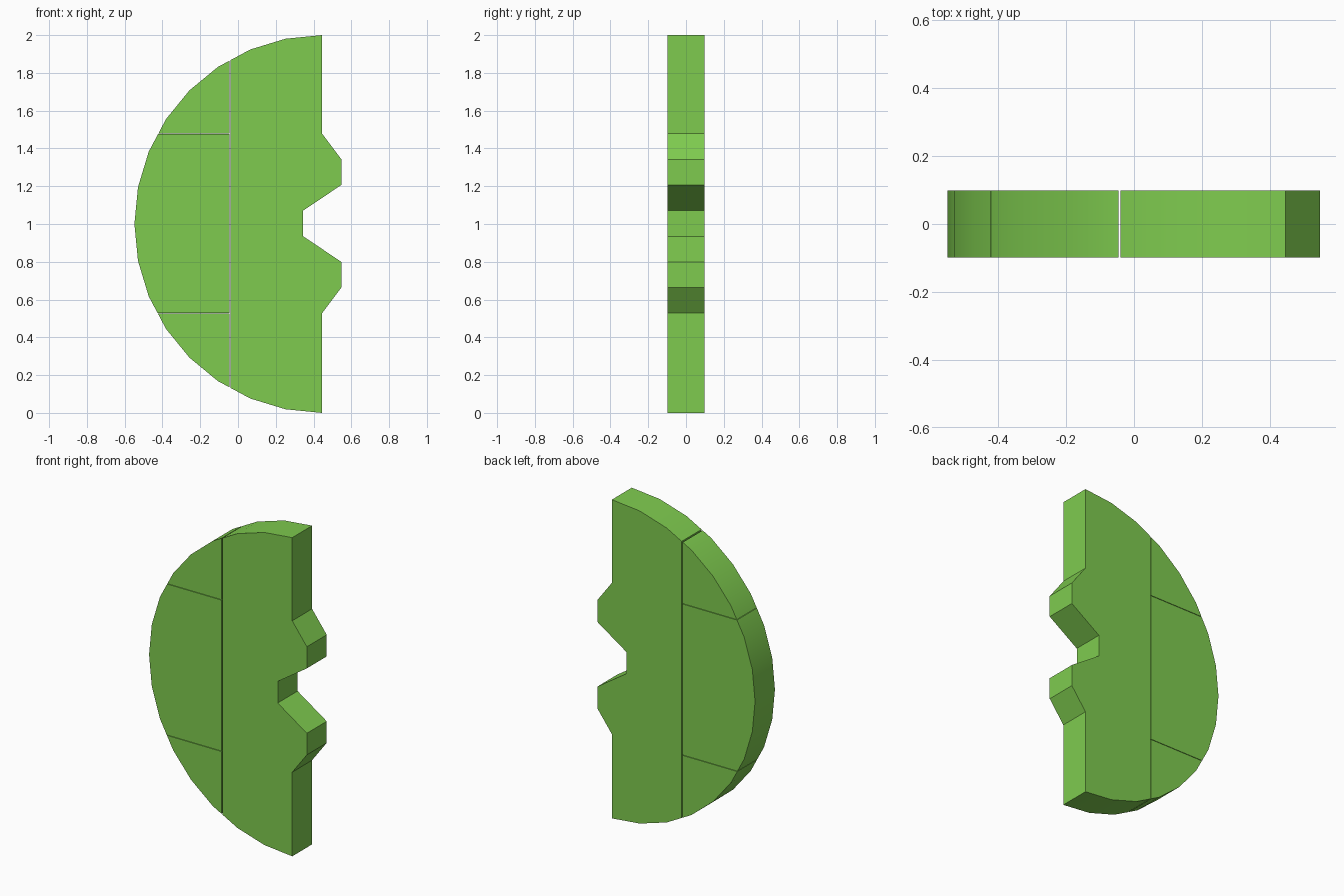
import bpy, bmesh, math

if "Cube" in bpy.data.objects:
    bpy.data.objects.remove(bpy.data.objects["Cube"])

CX, RX = 0.4455, 0.994      # flat edge of the half disc and its horizontal radius
HALF = 0.0985               # half thickness
GX, GZ = 0.0035, 0.0015     # half widths of the seams
SEAM_X, SEAM_LO, SEAM_HI = -0.0425, 0.528, 1.478

mat = bpy.data.materials.new("green")
mat.diffuse_color = (0.212, 0.60, 0.078, 1)
mat.use_nodes = True
mat.node_tree.nodes["Principled BSDF"].inputs["Base Color"].default_value = mat.diffuse_color

# Half disc outline: 16-sided arc, then the stepped connector edge
arc = [(CX - RX * math.sin(math.pi * i / 16), 1 + math.cos(math.pi * i / 16))
       for i in range(17)]
OUT, IN = 0.547, 0.345
edge_x = [CX, OUT, OUT, IN, IN, OUT, OUT, CX]
step = (SEAM_HI - SEAM_LO) / 7
outline = arc + [(x, SEAM_LO + i * step) for i, x in enumerate(edge_x)]


def make_part(name, cuts):
    """Extrude the outline, keep the side of each cut its normal points away from."""
    bm = bmesh.new()
    face = bm.faces.new([bm.verts.new((x, -HALF, z)) for x, z in outline])
    ext = bmesh.ops.extrude_face_region(bm, geom=[face])
    moved = [v for v in ext["geom"] if isinstance(v, bmesh.types.BMVert)]
    bmesh.ops.translate(bm, verts=moved, vec=(0, 2 * HALF, 0))
    for co, no in cuts:
        res = bmesh.ops.bisect_plane(bm, geom=bm.verts[:] + bm.edges[:] + bm.faces[:],
                                     plane_co=co, plane_no=no, clear_outer=True)
        bmesh.ops.holes_fill(bm, edges=[e for e in bm.edges if e.is_boundary], sides=0)
    bmesh.ops.recalc_face_normals(bm, faces=bm.faces)
    mesh = bpy.data.meshes.new(name)
    bm.to_mesh(mesh)
    bm.free()
    mesh.materials.append(mat)
    obj = bpy.data.objects.new(name, mesh)
    bpy.context.collection.objects.link(obj)
    bpy.ops.object.select_all(action='DESELECT')
    obj.select_set(True)
    bpy.context.view_layer.objects.active = obj
    bpy.ops.object.shade_smooth_by_angle(angle=math.radians(30))


def above(z):
    return ((0, 0, z + GZ), (0, 0, -1))


def below(z):
    return ((0, 0, z - GZ), (0, 0, 1))


left = ((SEAM_X - GX, 0, 0), (1, 0, 0))
right = ((SEAM_X + GX, 0, 0), (-1, 0, 0))

# Notched main plate and the three rim pieces
make_part("main_plate", [right])
make_part("rim_top", [left, above(SEAM_HI)])
make_part("rim_middle", [left, above(SEAM_LO), below(SEAM_HI)])
make_part("rim_bottom", [left, below(SEAM_LO)])
